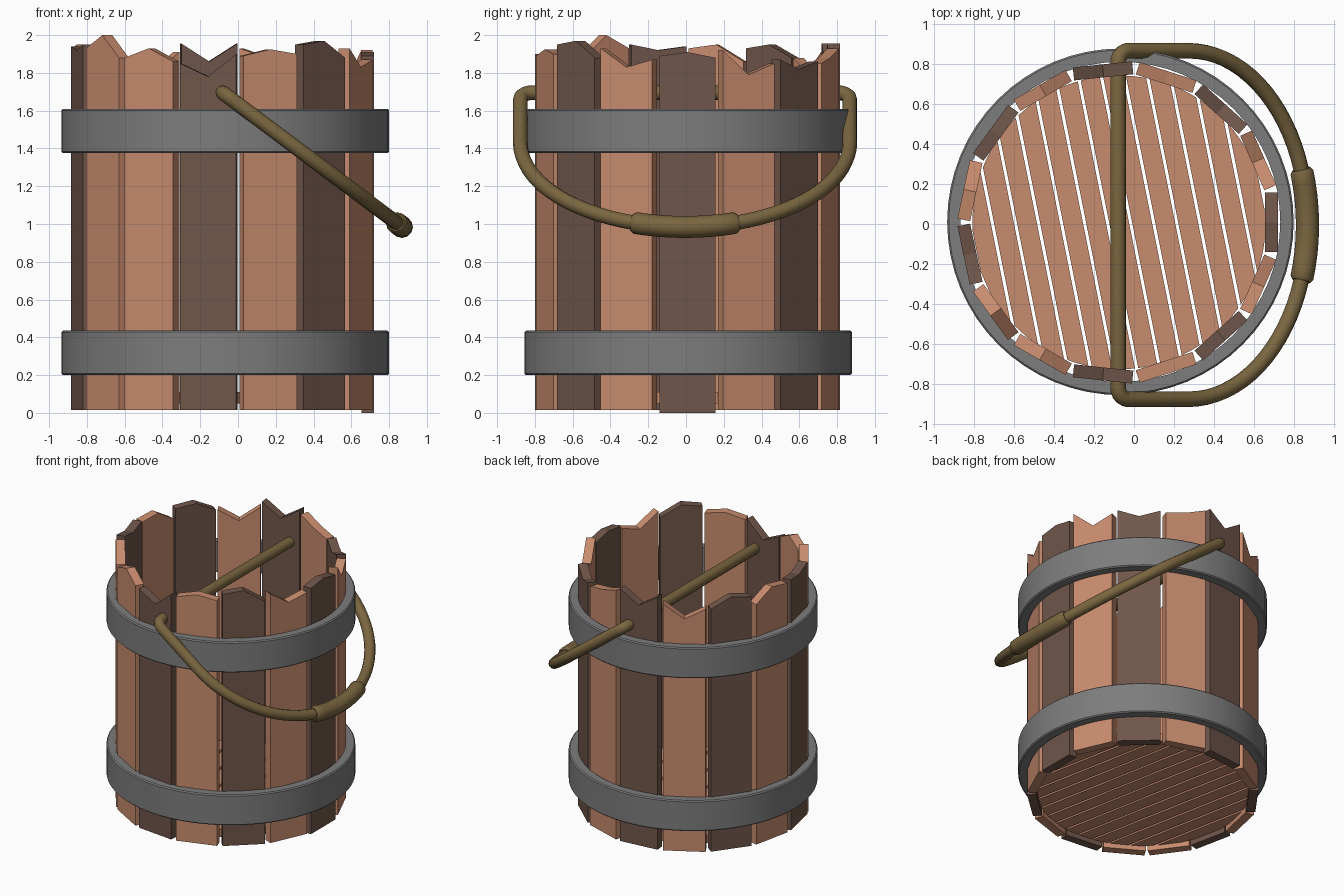
import bpy, bmesh, math
from mathutils import Vector

if "Cube" in bpy.data.objects:
    bpy.data.objects.remove(bpy.data.objects["Cube"])

CX, CY = -0.075, 0.008   # bucket axis


def material(name, rgb):
    m = bpy.data.materials.new(name)
    m.diffuse_color = (*rgb, 1)
    m.use_nodes = True
    m.node_tree.nodes["Principled BSDF"].inputs["Base Color"].default_value = m.diffuse_color
    return m


LIGHT = material("light wood", (0.578, 0.262, 0.156))
DARK = material("dark wood", (0.162, 0.093, 0.069))
IRON = material("grey iron", (0.205, 0.205, 0.205))
BRASS = material("olive handle", (0.195, 0.133, 0.051))


def add_mesh(name, bm, mat):
    bmesh.ops.recalc_face_normals(bm, faces=bm.faces)
    me = bpy.data.meshes.new(name)
    bm.to_mesh(me)
    bm.free()
    me.materials.append(mat)
    ob = bpy.data.objects.new(name, me)
    bpy.context.collection.objects.link(ob)
    return ob


def smooth(ob):
    bpy.ops.object.select_all(action='DESELECT')
    ob.select_set(True)
    bpy.context.view_layer.objects.active = ob
    bpy.ops.object.shade_smooth_by_angle(angle=math.radians(35))


def prism(bm, front, back):
    """Solid between two matching outlines."""
    a = [bm.verts.new(p) for p in front]
    b = [bm.verts.new(p) for p in back]
    bm.faces.new(a)
    bm.faces.new(b[::-1])
    n = len(a)
    for i in range(n):
        j = (i + 1) % n
        bm.faces.new((a[i], b[i], b[j], a[j]))


# Staves: broken top heights (left, middle, right seen from outside)
TOPS = [(1.89, 1.91, 1.88), (1.92, 1.79, 1.85), (1.87, 1.82, 1.86),
        (1.85, 1.88, 1.93), (1.955, 1.86, 1.955), (1.91, 1.80, 1.88),
        (1.88, 1.95, 1.93), (1.86, 1.95, 1.93), (1.94, 1.92, 1.95),
        (1.93, 2.00, 1.88), (1.88, 1.93, 1.86), (1.85, 1.78, 1.90),
        (1.89, 1.925, 1.90), (1.95, 1.97, 1.88), (1.93, 1.83, 1.87)]
DARK_STAVES = {0, 2, 4, 6, 8, 11, 13}
HALF = 0.149
for i, (l, m, r) in enumerate(TOPS):
    ang = math.radians(24 * i)
    out = Vector((math.cos(ang), math.sin(ang), 0))
    side = Vector((-out.y, out.x, 0))
    z0 = 0.0 if i == 0 else 0.015
    outline = [(-HALF, z0), (HALF, z0), (HALF, r), (0, m), (-HALF, l)]
    rings = [[Vector((CX, CY, z)) + out * rad + side * t for t, z in outline]
             for rad in (0.795, 0.73)]
    bm = bmesh.new()
    prism(bm, *rings)
    add_mesh(f"stave_{i + 1}", bm, DARK if i in DARK_STAVES else LIGHT)

# Floor: slanted planks trimmed to a circle
R, COUNT, GAP, TILT = 0.735, 13, 0.016, math.radians(11.3)
along = Vector((math.sin(TILT), -math.cos(TILT), 0))
across = Vector((math.cos(TILT), math.sin(TILT), 0))
pitch = 2 * R / COUNT
bm = bmesh.new()
for k in range(COUNT):
    u0 = -R + k * pitch + GAP / 2
    us = [u0 + (pitch - GAP) * t / 4 for t in range(5)]
    edge = [(u, math.sqrt(R * R - u * u)) for u in us]
    outline = edge + [(u, -v) for u, v in reversed(edge)]
    prism(bm, *[[Vector((CX, CY, z)) + across * u + along * v for u, v in outline]
                for z in (0.11, 0.05)])
add_mesh("floor_planks", bm, LIGHT)


# Iron hoops: lathed rectangle with a small edge chamfer
def hoop(name, z0, z1, ri=0.80, ro=0.867, seg=64, c=0.008):
    prof = [(ri, z0), (ro - c, z0), (ro, z0 + c), (ro, z1 - c), (ro - c, z1), (ri, z1)]
    bm = bmesh.new()
    rows = [[bm.verts.new((-0.068 + r * math.cos(2 * math.pi * s / seg),
                           0.011 + r * math.sin(2 * math.pi * s / seg), z))
             for r, z in prof] for s in range(seg)]
    n = len(prof)
    for s in range(seg):
        a, b = rows[s], rows[(s + 1) % seg]
        for i in range(n):
            j = (i + 1) % n
            bm.faces.new((a[i], b[i], b[j], a[j]))
    smooth(add_mesh(name, bm, IRON))


hoop("lower_hoop", 0.20, 0.435)
hoop("upper_hoop", 1.375, 1.61)


# Handle: closed tube lying in a sloping plane (y, distance from pivot rod)
PIVOT = Vector((-0.08, -0.005, 1.695))
SLOPE = Vector((0.95, 0, -0.712)).normalized()
W, S0, SB = 0.872, 0.44, 0.745


def at(y, s):
    return PIVOT + Vector((0, y, 0)) + SLOPE * s


def tube(name, pts, depth, radii=None, closed=False):
    cu = bpy.data.curves.new(name, 'CURVE')
    cu.dimensions = '3D'
    cu.bevel_depth = depth
    cu.bevel_resolution = 4
    cu.use_fill_caps = True
    sp = cu.splines.new('POLY')
    sp.points.add(len(pts) - 1)
    for i, p in enumerate(pts):
        sp.points[i].co = (*p, 1)
        sp.points[i].radius = radii[i] if radii else 1
    sp.use_cyclic_u = closed
    cu.materials.append(BRASS)
    ob = bpy.data.objects.new(name, cu)
    bpy.context.collection.objects.link(ob)
    bpy.ops.object.select_all(action='DESELECT')
    ob.select_set(True)
    bpy.context.view_layer.objects.active = ob
    bpy.ops.object.convert(target='MESH')
    smooth(bpy.context.view_layer.objects.active)


def bow(a):
    return at(W * math.cos(a), S0 + SB * math.sin(a))


path = [bow(math.pi * k / 40) for k in range(41)]
C = 0.06   # rounded corners where the bow meets the pivot rod
for sgn, order in ((-1, range(6)), (1, range(5, -1, -1))):
    path += [at(sgn * (W - C + C * math.cos(k * math.pi / 10)),
                C - C * math.sin(k * math.pi / 10)) for k in order]
tube("handle", path, 0.039, closed=True)

# Grip: thicker sleeve at the middle of the bow
angles = [math.acos(0.28 / W * t) for t in
          (-1, -0.94, -0.75, -0.5, -0.25, 0, 0.25, 0.5, 0.75, 0.94, 1)]
tube("handle_grip", [bow(a) for a in angles], 0.058,
     [0.8] + [1] * 9 + [0.8])
